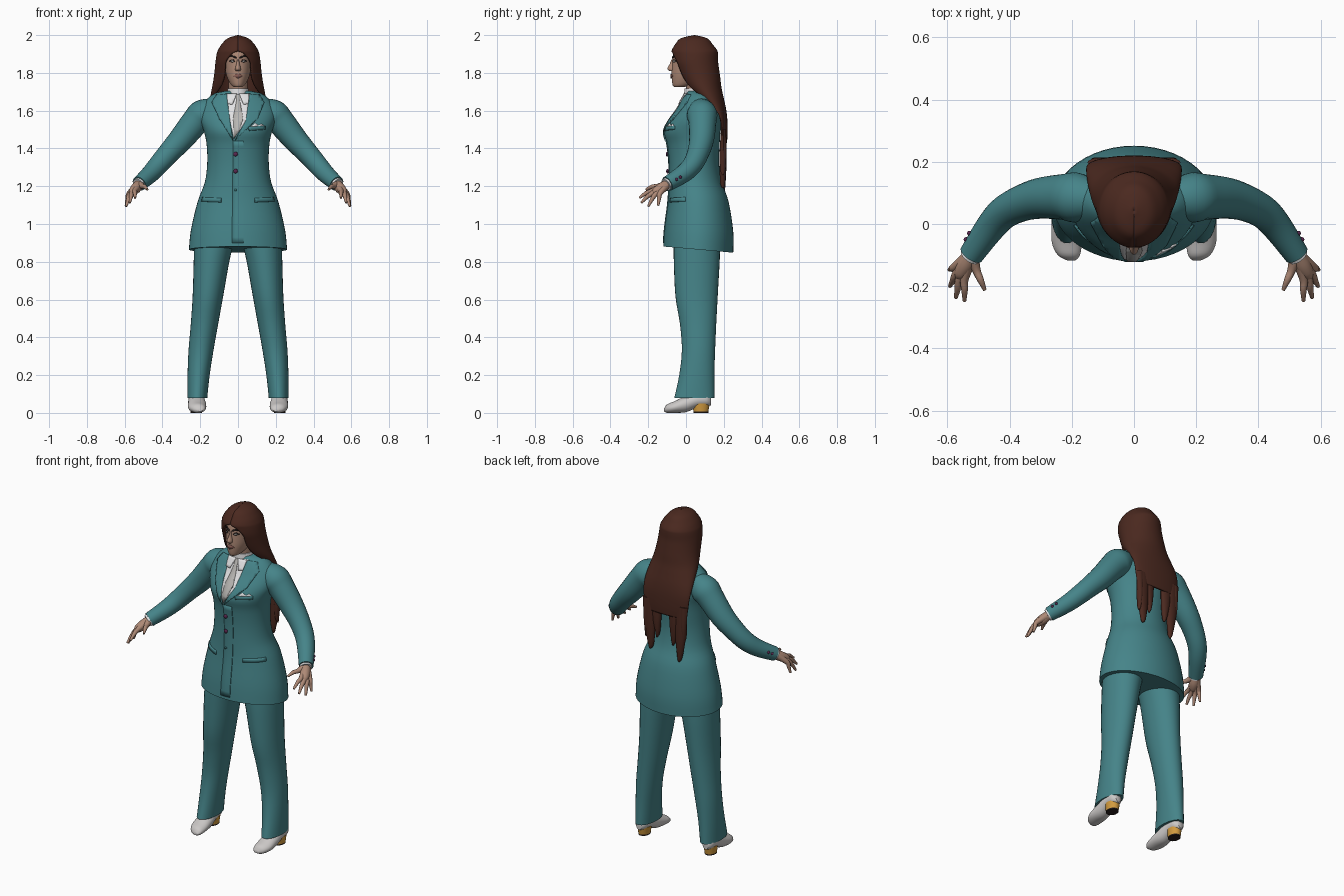
import bpy, bmesh, math
from mathutils import Vector
from mathutils.bvhtree import BVHTree

if "Cube" in bpy.data.objects:
    bpy.data.objects.remove(bpy.data.objects["Cube"])


def material(name, *rgb):
    m = bpy.data.materials.new(name)
    m.use_nodes = True
    m.diffuse_color = (*rgb, 1)
    m.node_tree.nodes["Principled BSDF"].inputs["Base Color"].default_value = (*rgb, 1)
    return m


teal = material("teal cloth", .06, .23, .25)
brown = material("brown hair", .07, .022, .014)
skin = material("skin", .42, .25, .18)
white = material("white cloth", .76, .76, .77)
grey = material("pale grey leather", .6, .58, .57)
silver = material("silver tie", .48, .47, .45)
gold = material("gold heel", .65, .33, .05)
purple = material("purple button", .1, .02, .08)
dark = material("dark brown", .02, .013, .012)
lip = material("lip", .25, .11, .09)
made = []


def finish(name, bm, mat, mirror=False, thick=0):
    mesh = bpy.data.meshes.new(name)
    bm.to_mesh(mesh)
    bm.free()
    ob = bpy.data.objects.new(name, mesh)
    bpy.context.collection.objects.link(ob)
    mesh.materials.append(mat)
    if thick:
        s = ob.modifiers.new("thickness", 'SOLIDIFY')
        s.thickness, s.offset = thick, -1
    if mirror:
        ob.modifiers.new("mirror", 'MIRROR')
    made.append(ob)
    return ob


def smooth(rows, k=4):
    """Catmull-Rom rows in between the given rows."""
    out = []
    for i in range(len(rows) - 1):
        a, b, c, d = (rows[max(0, min(len(rows) - 1, i + j))] for j in (-1, 0, 1, 2))
        for s in range(k):
            t = s / k
            out.append([.5 * (2 * q + (r - p) * t + (2 * p - 5 * q + 4 * r - w) * t * t
                              + (3 * q - p - 3 * r + w) * t ** 3) for p, q, r, w in zip(a, b, c, d)])
    return out + [list(rows[-1])]


def skin_rings(name, rings, mat, mirror=False, closed=True, thick=0):
    bm = bmesh.new()
    vs = [[bm.verts.new(p) for p in ring] for ring in rings]
    n = len(vs[0])
    for a, b in zip(vs, vs[1:]):
        for i in range(n if closed else n - 1):
            j = (i + 1) % n
            bm.faces.new((a[i], a[j], b[j], b[i]))
    if closed:
        bm.faces.new(vs[0])
        bm.faces.new(vs[-1])
    bmesh.ops.recalc_face_normals(bm, faces=bm.faces)
    return finish(name, bm, mat, mirror, thick)


def stack(name, rows, mat, mirror=False, axis='z', n=32, k=4):
    """Oval rings; each row is a0, a1, b0, b1 and the place along the axis."""
    rings = []
    for a0, a1, b0, b1, t in smooth(rows, k):
        ring = []
        for i in range(n):
            w = math.tau * i / n
            a = (a0 + a1) / 2 + (a1 - a0) / 2 * math.cos(w)
            b = (b0 + b1) / 2 + (b1 - b0) / 2 * math.sin(w)
            ring.append((a, b, t) if axis == 'z' else (a, t, b))
        rings.append(ring)
    return skin_rings(name, rings, mat, mirror)


def tube(name, rows, mat, n=16, k=4):
    """Mirrored round limb; each row is x, y, z, radius."""
    pts = smooth(rows, k)
    rings = []
    for i, p in enumerate(pts):
        d = Vector(pts[min(i + 1, len(pts) - 1)][:3]) - Vector(pts[max(i - 1, 0)][:3])
        u = d.cross(Vector((1, 0, 1))).normalized()
        v = d.cross(u).normalized()
        rings.append([Vector(p[:3]) + p[3] * (u * math.cos(math.tau * j / n) + v * math.sin(math.tau * j / n))
                      for j in range(n)])
    return skin_rings(name, rings, mat, True)


def drape(name, outline, target, mat, lift=.004, mirror=False, step=.015):
    """Thin plate cut to an x-z outline and laid on the front of the target."""
    tree = BVHTree.FromPolygons([v.co for v in target.data.vertices],
                                [tuple(p.vertices) for p in target.data.polygons])
    bm = bmesh.new()
    bm.faces.new([bm.verts.new((x, -1, z)) for x, z in outline])
    for axis in (0, 2):
        vals = [p[axis // 2] for p in outline]
        for i in range(1, int((max(vals) - min(vals)) / step) + 1):
            co, no = Vector(), Vector()
            co[axis], no[axis] = min(vals) + i * step, 1
            bmesh.ops.bisect_plane(bm, geom=bm.verts[:] + bm.edges[:] + bm.faces[:],
                                   plane_co=co, plane_no=no)
    bmesh.ops.triangulate(bm, faces=bm.faces[:])
    for v in bm.verts[:]:
        hit = tree.ray_cast(v.co, Vector((0, 1, 0)))[0]
        if hit:
            v.co.y = hit.y - lift
        else:
            bm.verts.remove(v)
    for f in bm.faces:
        f.normal_update()
        if f.normal.y > 0:
            f.normal_flip()
    return finish(name, bm, mat, mirror, lift + .003)


def ball(name, at, size, mat, mirror=False):
    bm = bmesh.new()
    bmesh.ops.create_uvsphere(bm, u_segments=12, v_segments=8, radius=1)
    for v in bm.verts:
        v.co = Vector(at) + Vector(a * b for a, b in zip(v.co, size))
    return finish(name, bm, mat, mirror)


# Jacket body with a hem that dips at the back
body = [(.26, -.12, .25, .865), (.249, -.113, .25, .97), (.213, -.095, .225, 1.12), (.176, -.09, .19, 1.22),
        (.163, -.09, .175, 1.32), (.166, -.1, .178, 1.42), (.18, -.115, .182, 1.49), (.2, -.088, .185, 1.55),
        (.2, -.045, .178, 1.61), (.165, -.018, .16, 1.66), (.125, 0, .14, 1.69), (.075, .003, .125, 1.703)]
jacket = stack("jacket", [(-w, w, f, b, z) for w, f, b, z in body], teal, n=48)
for v in jacket.data.vertices:
    if v.co.z < 1.1:
        v.co.z -= .09 * (v.co.y - .06) * (1.1 - v.co.z) / .24

# Sleeves, cuffs and hands
tube("sleeve", [(.12, .08, 1.61, .06), (.185, .085, 1.58, .08), (.225, .087, 1.542, .074), (.3, .083, 1.45, .066),
                (.365, .065, 1.378, .058), (.42, .035, 1.315, .053), (.465, -.015, 1.265, .048),
                (.523, -.098, 1.213, .04)], teal, n=24)
tube("shirt_cuff", [(.505, -.075, 1.228, .034), (.528, -.106, 1.208, .034)], white)
wrist = (.522, -.098, 1.213, .024)
tube("palm", [wrist, (.54, -.13, 1.19, .028), (.557, -.16, 1.172, .022), (.564, -.175, 1.163, .01)], skin)
fingers = {"index": ((.545, -.175, 1.177), (.545, -.247, 1.138)), "middle": ((.56, -.173, 1.165), (.573, -.237, 1.112)),
           "ring": ((.57, -.158, 1.16), (.592, -.2, 1.093)), "little": ((.576, -.138, 1.162), (.594, -.147, 1.098)),
           "thumb": ((.507, -.148, 1.2), (.48, -.212, 1.183))}
for name, (knuckle, tip) in fingers.items():
    mid = [(a + b) / 2 for a, b in zip(knuckle, tip)]
    mid[2] += .006
    tube(name + "_finger", [wrist, (*knuckle, .014), (*mid, .011), (*tip, .006)], skin, n=10)
for y, x, z in ((-.05, .54, 1.236), (-.03, .529, 1.248)):
    ball("sleeve_button", (x, y, z), (.008, .008, .008), purple, True)

# Trousers
stack("trouser_leg", [(.01, .23, -.065, .18, .93), (.042, .234, -.065, .179, .82), (.078, .24, -.056, .168, .62),
                      (.105, .25, -.032, .16, .47), (.13, .262, -.022, .154, .33), (.15, .267, -.036, .15, .2),
                      (.163, .268, -.062, .15, .078)], teal, True)

# Shoes with block heels
stack("shoe", [(.188, .215, .008, .022, -.117), (.174, .245, 0, .045, -.1), (.168, .264, 0, .062, -.06),
               (.17, .265, .004, .09, 0), (.178, .262, .028, .11, .06), (.185, .258, .034, .11, .11),
               (.205, .24, .04, .09, .132)], grey, True, 'y')
stack("heel", [(.19, .252, .04, .118, .007), (.184, .257, .032, .126, .05)], gold, True)
stack("heel_tip", [(.19, .252, .04, .118, 0), (.19, .252, .04, .118, .008)], dark, True)

# Shirt, tie and lapels
drape("shirt_front", [(-.062, 1.692), (-.045, 1.56), (-.022, 1.45), (.045, 1.55), (.066, 1.692)], jacket, white, .003)
drape("tie", [(-.012, 1.69), (.014, 1.69), (.01, 1.655), (.027, 1.56), (.005, 1.49), (-.02, 1.455),
              (-.026, 1.56), (-.008, 1.655)], jacket, silver, .008)
drape("shirt_collar_wing", [(.006, 1.692), (.06, 1.692), (.055, 1.64), (.03, 1.635)], jacket, white, .012, True)
stack("shirt_collar", [(-.062, .062, -.012, .125, 1.66), (-.055, .055, -.008, .12, 1.718)], white)
drape("left_lapel", [(.062, 1.69), (.115, 1.685), (.14, 1.645), (.105, 1.56), (-.016, 1.44), (.042, 1.55)],
      jacket, teal, .008)
drape("right_lapel", [(-.06, 1.69), (-.115, 1.685), (-.14, 1.645), (-.1, 1.56), (-.026, 1.44), (-.043, 1.55)],
      jacket, teal, .008)

# Jacket front overlap, pockets and buttons
drape("front_overlap", [(-.032, .9), (.03, .9), (.03, 1.44), (-.026, 1.44)], jacket, teal, .004, step=.03)
drape("pocket_flap", [(.09, 1.115), (.195, 1.12), (.19, 1.142), (.09, 1.137)], jacket, teal, .007, True)
drape("chest_pocket", [(.06, 1.495), (.145, 1.5), (.145, 1.52), (.055, 1.515)], jacket, teal, .008)
drape("pocket_square", [(.06, 1.513), (.14, 1.518), (.125, 1.531), (.11, 1.522), (.09, 1.535), (.075, 1.522)],
      jacket, white, .006)
for z, r in ((1.37, .012), (1.28, .012), (1.18, .006)):
    ball("front_button", (-.013, -.098 if z < 1.35 else -.1, z), (r, .007, r), purple if r > .01 else teal)

# Neck and head
stack("neck", [(-.052, .052, .012, .12, 1.65), (-.05, .05, .004, .11, 1.7), (-.052, .052, -.01, .115, 1.78)], skin)
face = [(.016, -.06, -.02, 1.724), (.034, -.07, .03, 1.734), (.053, -.075, .09, 1.765), (.065, -.076, .12, 1.8),
        (.071, -.073, .135, 1.85), (.073, -.07, .14, 1.89), (.07, -.06, .13, 1.92), (.045, -.025, .1, 1.96)]
head = stack("head", [(-w, w, f, b, z) for w, f, b, z in face], skin)
stack("nose", [(-.006, .006, -.077, -.05, 1.872), (-.009, .009, -.086, -.05, 1.848), (-.015, .015, -.099, -.05, 1.822),
               (-.013, .013, -.088, -.05, 1.81)], skin, n=16)
drape("eyebrow", [(.01, 1.876), (.03, 1.884), (.056, 1.884), (.058, 1.89), (.032, 1.894), (.011, 1.886)],
      head, dark, .005, True)
drape("eye", [(.016, 1.86), (.03, 1.855), (.048, 1.862), (.034, 1.872), (.022, 1.87)], head, dark, .002, True)
drape("eye_white", [(.021, 1.861), (.03, 1.858), (.041, 1.862), (.032, 1.867)], head, silver, .004, True)
drape("lips", [(-.026, 1.783), (0, 1.77), (.026, 1.783), (.009, 1.795), (-.009, 1.795)], head, lip, .006)

# Long hair shell: half width, centre y, half depth, opening angle at the face, height
shell = [(.002, .045, .002, 0, 2), (.055, .042, .07, 0, 1.983), (.088, .042, .1, 0, 1.95), (.106, .045, .12, 0, 1.92),
         (.113, .047, .122, 18, 1.9), (.119, .05, .12, 34, 1.86), (.123, .06, .115, 35, 1.82), (.129, .075, .107, 36, 1.77),
         (.138, .094, .094, 44, 1.72), (.147, .124, .075, 62, 1.67), (.153, .16, .052, 82, 1.61),
         (.153, .182, .037, 92, 1.55), (.147, .187, .033, 95, 1.48), (.138, .187, .03, 98, 1.43)]
rings = []
for w, cy, h, gap, z in smooth(shell):
    gap = math.radians(max(gap, 0))
    angles = [gap + (math.tau - 2 * gap) * i / 48 for i in range(49)]
    rings.append([(w * math.sin(a), cy - h * math.cos(a), z) for a in angles])
skin_rings("hair", rings, brown, closed=False, thick=.012)

# Loose hair strands over the back: top span, end span, end height
for a0, a1, b0, b1, end in ((-.15, -.06, -.11, -.08, 1.16), (-.1, -.025, -.07, -.04, 1.25), (.025, .09, .04, .065, 1.27),
                            (.06, .15, .08, .115, 1.19), (-.145, -.1, -.135, -.115, 1.28), (.1, .145, .115, .135, 1.26)):
    m = (1.5 + end) / 2
    stack("hair_strand", [(a0, a1, .185, .212, 1.5), ((2 * a0 + b0) / 3, (2 * a1 + b1) / 3, .178, .215, m),
                          (b0, b1, .18, .208, end + .03), ((b0 + b1) / 2, (b0 + b1) / 2 + .008, .192, .2, end)],
          brown, n=14)

# Shading
bpy.ops.object.select_all(action='DESELECT')
for ob in made:
    ob.select_set(True)
bpy.context.view_layer.objects.active = made[0]
bpy.ops.object.shade_smooth_by_angle(angle=math.radians(45))
